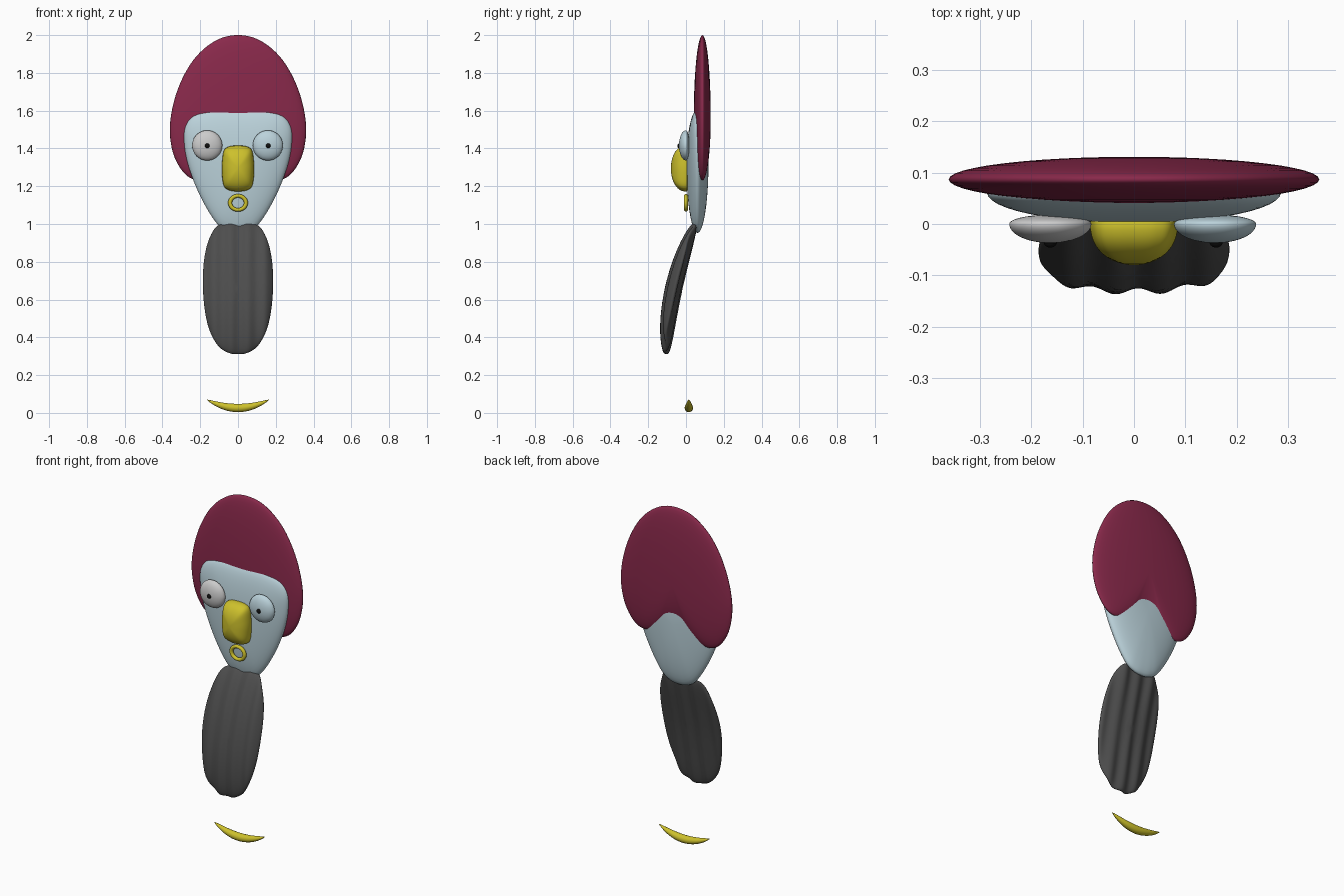
import bpy, bmesh
from math import sin, cos, pi
from mathutils import Vector

if "Cube" in bpy.data.objects:
    bpy.data.objects.remove(bpy.data.objects["Cube"])

mats = {}
COL = {"maroon": (0.25, 0.022, 0.07), "blue": (0.5, 0.65, 0.71), "yellow": (0.61, 0.53, 0.025),
       "charcoal": (0.075, 0.075, 0.075), "black": (0.005, 0.005, 0.005)}


def paint(ob, colour):
    if colour:
        if colour not in mats:
            mats[colour] = bpy.data.materials.new(colour)
            mats[colour].diffuse_color = (*COL[colour], 1)
        ob.data.materials.append(mats[colour])
    for p in getattr(ob.data, "polygons", []):
        p.use_smooth = True


def mirrored(half):
    """Right half of an outline, top to bottom, both ends on x = 0."""
    return half + [(-x, z) for x, z in half[-2:0:-1]]


def smooth(pts, steps=6):
    """Closed Catmull-Rom curve through the outline points."""
    out, n = [], len(pts)
    for i in range(n):
        a, b, c, d = (Vector(pts[(i + k) % n]) for k in (-1, 0, 1, 2))
        for s in range(steps):
            t = s / steps
            out.append(0.5 * (2 * b + (c - a) * t + (2 * a - 5 * b + 4 * c - d) * t ** 2
                              + (3 * b - a - 3 * c + d) * t ** 3))
    return out


def pillow(name, outline, centre, y, front, back, colour, power=1.0, warp=None, rings=12):
    """Domed flat body: the outline shrinks to the centre on both faces."""
    bm = bmesh.new()
    cx, cz = centre
    pts = smooth(outline)

    def vert(px, pz, py):
        return bm.verts.new((px, py + (warp(px, pz) if warp else 0), pz))
    loops = []
    for k in range(-rings + 1, rings):
        th = k / rings * pi / 2
        r = cos(th)
        h = abs(sin(th)) ** power * (back if k > 0 else -front)
        loops.append([vert(cx + (p.x - cx) * r, cz + (p.y - cz) * r, y + h) for p in pts])
    n = len(pts)
    for a, b in zip(loops, loops[1:]):
        for i in range(n):
            bm.faces.new((a[i], a[(i + 1) % n], b[(i + 1) % n], b[i]))
    for ring, tip in ((loops[0], vert(cx, cz, y - front)), (loops[-1], vert(cx, cz, y + back))):
        for i in range(n):
            bm.faces.new((ring[i], ring[(i + 1) % n], tip))
    bmesh.ops.recalc_face_normals(bm, faces=bm.faces)
    me = bpy.data.meshes.new(name)
    bm.to_mesh(me)
    bm.free()
    ob = bpy.data.objects.new(name, me)
    bpy.context.collection.objects.link(ob)
    paint(ob, colour)
    return ob


def circle(cx, cz, r):
    return [(cx + r * cos(i * pi / 5), cz + r * sin(i * pi / 5)) for i in range(10)]


# Hair with two lower lobes and a notch
pillow("hair", mirrored([(0, 2.0), (0.12, 1.97), (0.235, 1.87), (0.32, 1.71), (0.36, 1.53),
                         (0.345, 1.38), (0.29, 1.275), (0.22, 1.232), (0.14, 1.25),
                         (0.07, 1.305), (0, 1.325)]),
       (0, 1.56), 0.087, 0.046, 0.044, "maroon")

# Face
pillow("head", mirrored([(0, 1.605), (0.14, 1.602), (0.235, 1.575), (0.281, 1.51), (0.283, 1.41),
                         (0.26, 1.3), (0.215, 1.18), (0.155, 1.065), (0.1, 0.99), (0.05, 0.96),
                         (0, 0.953)]),
       (0, 1.32), 0.061, 0.059, 0.058, "blue")

# Eyes and pupils
for side, x, colour in (("left", -0.163, None), ("right", 0.158, "blue")):
    pillow(side + "_eye", circle(x, 1.416, 0.08), (x, 1.416), 0.0, 0.037, 0.018, colour)
    px = 0.16 if x > 0 else -0.163
    pillow(side + "_pupil", circle(px, 1.414, 0.013), (px, 1.414), -0.035, 0.011, 0.008, "black", rings=5)

# Nose
pillow("nose", mirrored([(0, 1.415), (0.045, 1.411), (0.074, 1.39), (0.084, 1.33), (0.085, 1.27),
                         (0.076, 1.205), (0.05, 1.18), (0, 1.172)]),
       (0, 1.295), 0.003, 0.083, 0.01, "yellow", power=0.85)

# Ring mouth
bpy.ops.mesh.primitive_torus_add(major_segments=40, minor_segments=14, major_radius=0.042,
                                 minor_radius=0.011, location=(0, 0, 1.112), rotation=(pi / 2, 0, 0))
mouth = bpy.context.object
mouth.name = "mouth"
mouth.scale = (1, 0.88, 1)
paint(mouth, "yellow")


# Leaning, rippled beard
def lean(x, z):
    d = z - 0.66
    return -0.065 + 0.22 * d + 0.3 * d * d + 0.006 * sin(2 * pi * x / 0.09 + 1)


pillow("beard", mirrored([(0, 1.0), (0.06, 1.002), (0.115, 0.985), (0.155, 0.915), (0.178, 0.82),
                          (0.186, 0.7), (0.178, 0.56), (0.152, 0.44), (0.105, 0.355),
                          (0.05, 0.318), (0, 0.311)]),
       (0, 0.66), 0.0, 0.042, 0.042, "charcoal", warp=lean, rings=16)

# Crescent lying below, tapered at both ends
pillow("crescent", mirrored([(0, 0.048), (0.05, 0.052), (0.1, 0.061), (0.15, 0.073), (0.164, 0.07),
                             (0.14, 0.049), (0.1, 0.026), (0.05, 0.008), (0, 0.003)]),
       (0, 0.027), 0.0, 0.0, 0.0, "yellow")
me = bpy.data.objects["crescent"].data
bm = bmesh.new()
segs, sides = 36, 14
rows = []
for i in range(segs + 1):
    u = -0.995 + 1.99 * i / segs
    r = 0.0225 * (1 - u * u) ** 0.75
    zc = 0.026 + 0.044 * u * u
    rows.append([bm.verts.new((0.165 * u, 0.015 + r * cos(2 * pi * j / sides),
                               zc + r * sin(2 * pi * j / sides))) for j in range(sides)])
for a, b in zip(rows, rows[1:]):
    for j in range(sides):
        bm.faces.new((a[j], a[(j + 1) % sides], b[(j + 1) % sides], b[j]))
bm.faces.new(rows[0])
bm.faces.new(rows[-1])
bmesh.ops.recalc_face_normals(bm, faces=bm.faces)
bm.to_mesh(me)
bm.free()
paint(bpy.data.objects["crescent"], None)

for m in bpy.data.materials:
    if m.users and not m.is_grease_pencil:
        m.use_nodes = True
        m.node_tree.nodes["Principled BSDF"].inputs["Base Color"].default_value = m.diffuse_color
